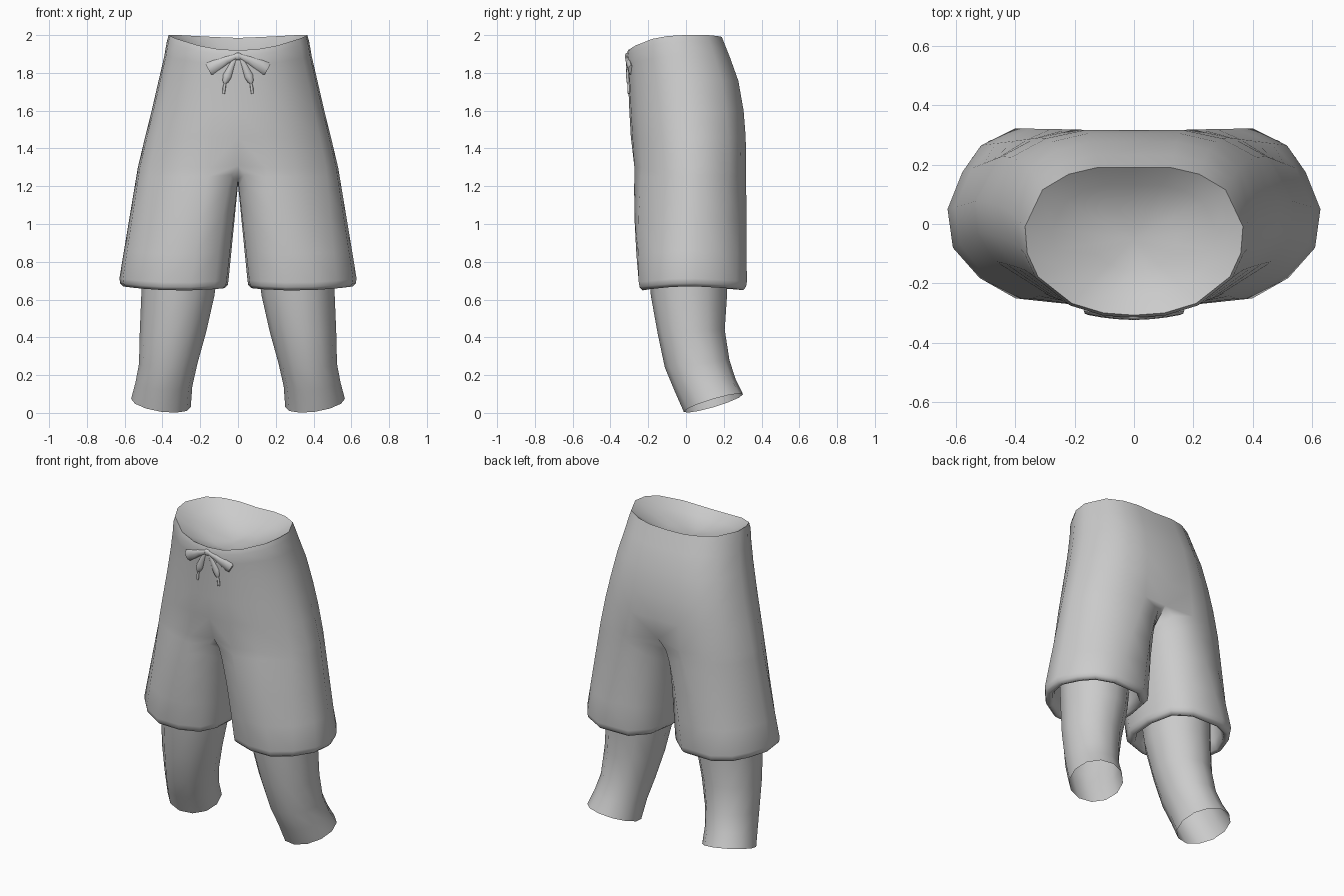
import bpy
import bmesh
import math
from mathutils import Vector

if "Cube" in bpy.data.objects:
    bpy.data.objects.remove(bpy.data.objects["Cube"])

grey = bpy.data.materials.new("plain_grey")
grey.use_nodes = True
tone = (0.6, 0.6, 0.6, 1)
grey.diffuse_color = tone
grey.node_tree.nodes["Principled BSDF"].inputs["Base Color"].default_value = tone


def skin(bm, upper, lower, closed):
    """Join two rings of vertices, the first one above the other."""
    n = len(upper)
    for i in range(n if closed else n - 1):
        j = (i + 1) % n
        bm.faces.new((upper[i], lower[i], lower[j], upper[j]))


def finish(bm, name, angle, mirror=True):
    bmesh.ops.remove_doubles(bm, verts=bm.verts, dist=0.0005)
    mesh = bpy.data.meshes.new(name)
    bm.to_mesh(mesh)
    bm.free()
    mesh.materials.append(grey)
    mesh.shade_smooth()
    mesh.set_sharp_from_angle(angle=math.radians(angle))
    obj = bpy.data.objects.new(name, mesh)
    bpy.context.collection.objects.link(obj)
    if mirror:
        obj.modifiers.new("mirror", "MIRROR").merge_threshold = 0.001
    return obj


def add_ring(bm, points):
    return [bm.verts.new(p) for p in points]


# Shorts: half rings run from the front centre round the side to the back centre
SIDE = (0, .28, .57, .88, .98, 1, .84, .6, .34, 0)
DEPTH = (0, .015, .08, .26, .42, .6, .85, .955, 1, 1)
DIP = (-.08, -.075, -.055, -.02, -.005, 0, 0, -.005, -.01, -.015)


def torso(width, front, back, z, dip):
    return [Vector((width * s, front + (back - front) * d, z + dip * h))
            for s, d, h in zip(SIDE, DEPTH, DIP)]


waist = torso(.367, -.307, .19, 2, 1)
middle = Vector((0, -.05, 1.86))
bowl = [[middle.lerp(p, t) - Vector((0, 0, .12 * t * (1 - t))) for p in waist]
        for t in (0, .4, .75)]
body = [torso(*level) for level in (
    (.377, -.316, .203, 1.965, .9),
    (.39, -.313, .232, 1.89, .6),
    (.42, -.306, .277, 1.76, .2),
    (.457, -.3, .305, 1.6, 0),
    (.492, -.292, .316, 1.46, 0),
)]
crotch = torso(.53, -.282, .318, 1.3, 0)
crotch[0] += Vector((0, .035, .01))
crotch[-1] += Vector((0, -.035, .02))
BACK = len(crotch) - 1
crotch += [Vector(p) for p in ((0, .17, 1.245), (0, .02, 1.21), (0, -.14, 1.235))]
hem = [Vector((x, y, .69 + .2 * (x - .3) ** 2)) for x, y in (
    (.12, -.212), (.25, -.25), (.4, -.25), (.52, -.182), (.61, -.08), (.628, .05),
    (.578, .175), (.515, .265), (.4, .322), (.19, .318),
    (.085, .23), (.05, .05), (.06, -.115))]


def trouser(t):
    """Ring between crotch and hem; the seams round off early."""
    ring = [a.lerp(b, t) for a, b in zip(crotch, hem)]
    for i in (0, BACK):
        ring[i].x = hem[i].x * t ** .5
    for i in (1, 2):
        ring[i].y -= .01 * math.sin(math.pi * t)
    return ring


def fold(scale, rise):
    """Hem ring shrunk about the leg axis."""
    return [Vector((.335 + (p.x - .335) * scale, .04 + (p.y - .04) * scale, p.z + rise))
            for p in hem]


bm = bmesh.new()
rings = [add_ring(bm, r) for r in bowl + [waist] + body]
lower = [add_ring(bm, r) for r in
         [crotch] + [trouser(t) for t in (.08, .2, .45, .75, 1)]
         + [fold(.985, -.025), fold(.93, -.042), fold(.85, -.035), fold(.8, .02), fold(.77, .15)]]
for a, b in zip(rings, rings[1:]):
    skin(bm, a, b, False)
skin(bm, rings[-1], lower[0][:BACK + 1], False)
for a, b in zip(lower, lower[1:]):
    skin(bm, a, b, True)
finish(bm, "shorts", 80)

# Legs, open at the bottom: inner x, outer x, front y, back y, height, tilt back, tilt out
bm = bmesh.new()
rings = []
for x0, x1, y0, y1, z, back, out in (
        (.09, .51, -.21, .225, .88, 0, 0),
        (.125, .512, -.186, .217, .62, 0, 0),
        (.168, .52, -.15, .205, .43, .01, 0),
        (.215, .524, -.112, .23, .26, .02, 0),
        (.242, .543, -.062, .262, .15, .03, .01),
        (.25, .566, -.012, .302, .052, .046, .022)):
    ring = []
    for k in range(12):
        c, s = (f(math.tau * k / 12) for f in (math.cos, math.sin))
        ring.append(((x0 + x1 + (x1 - x0) * c) / 2, (y0 + y1 + (y1 - y0) * s) / 2,
                     z + back * s + out * c))
    rings.append(add_ring(bm, ring))
for a, b in zip(rings, rings[1:]):
    skin(bm, a, b, True)
bm.faces.new(rings[0])
finish(bm, "legs", 50)


# Drawstring bow: flattened tubes along short paths of x, z, half width
def ribbon(name, path, y, thickness):
    bm = bmesh.new()
    points = [Vector((x, y + .7 * x * x, z)) for x, z, _ in path]
    rings = []
    for i, p in enumerate(points):
        along = (points[min(i + 1, len(points) - 1)] - points[max(i - 1, 0)]).normalized()
        across = Vector((along.z, 0, -along.x))
        ring = []
        for k in range(8):
            a = math.tau * k / 8
            ring.append(p + across * path[i][2] * math.cos(a)
                        + Vector((0, min(thickness, path[i][2]) * math.sin(a), 0)))
        rings.append(add_ring(bm, ring))
    for a, b in zip(rings, rings[1:]):
        skin(bm, a, b, True)
    bm.faces.new(rings[0])
    bm.faces.new(rings[-1])
    bmesh.ops.recalc_face_normals(bm, faces=bm.faces)
    finish(bm, name, 50)


ribbon("bow_loops", ((.01, 1.888, .014), (.06, 1.868, .022), (.11, 1.842, .031),
                     (.147, 1.822, .036), (.156, 1.817, .028)), -.309, .014)
ribbon("bow_tails", ((.012, 1.885, .01), (.035, 1.835, .017), (.057, 1.782, .023),
                     (.067, 1.755, .016), (.07, 1.745, .008)), -.307, .012)
ribbon("string_tips", ((.067, 1.755, .006), (.073, 1.72, .008), (.076, 1.69, .007)),
       -.306, .008)

# Knot in the middle of the bow
bm = bmesh.new()
bmesh.ops.create_uvsphere(bm, u_segments=10, v_segments=6, radius=1)
for v in bm.verts:
    v.co = Vector((v.co.x * .024, -.311 + v.co.y * .013, 1.887 + v.co.z * .02))
finish(bm, "bow_knot", 60, mirror=False)
